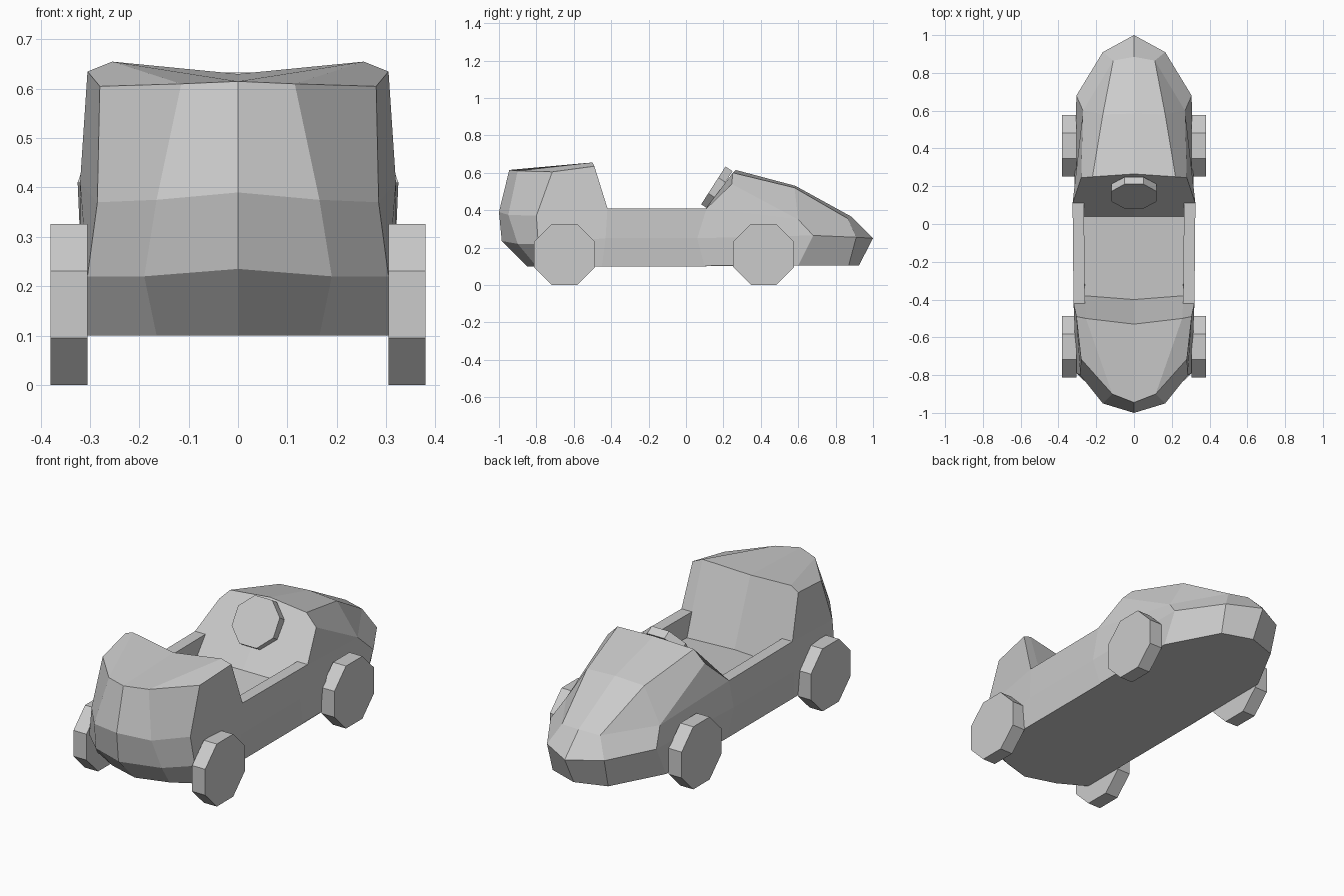
import bpy, bmesh, math
from mathutils import Vector

if "Cube" in bpy.data.objects:
    bpy.data.objects.remove(bpy.data.objects["Cube"])

# Half outlines of the shell, running from front centre to rear centre
sill = [(0, -.85, .10), (.165, -.80, .10), (.305, -.72, .10), (.305, -.45, .10),
        (.305, .10, .10), (.305, .60, .105), (.16, .87, .105), (0, .925, .105)]
belt = [(0, -.985, .235), (.19, -.90, .22), (.305, -.79, .22), (.318, -.43, .25),
        (.318, .06, .25), (.305, .68, .265), (.165, .91, .255), (0, 1, .25)]
rim = [(0, -1, .39), (.165, -.95, .375), (.285, -.80, .37), (.32, -.42, .41),
       (.325, .11, .41), (.27, .60, .35), (.11, .865, .355), (0, .885, .365)]

# Tall front block: outer top edge and the crest over the seat back
block_top = [(0, -.945, .615), (.115, -.90, .61), (.28, -.715, .605), (.305, -.49, .635)]
crest = [(0, -.53, .63), (.255, -.50, .655), block_top[3]]

# Rear cowl: edge over the dashboard and middle crease
cowl_edge = [(0, .265, .615), (.22, .25, .60), (.28, .245, .54)]
crease = [(0, .585, .53), (.165, .58, .52)]

# Cockpit corners
seat_lip, dash_lip = (.26, -.42, .41), (.265, .11, .41)
floor_front = [(0, -.40, .29), (.26, -.38, .29)]
floor_rear = [(0, .04, .32), (.265, .04, .32)]


def face(bm, *points):
    bm.faces.new([bm.verts.new(p) for p in points])


def strip(bm, a, b):
    for i in range(len(a) - 1):
        face(bm, a[i], a[i + 1], b[i + 1], b[i])


def build_body():
    bm = bmesh.new()
    # underside and sides
    face(bm, *sill)
    strip(bm, sill, belt)
    strip(bm, belt, rim)
    # front block
    strip(bm, rim[:4], block_top)
    strip(bm, block_top[:3], crest)
    # seat back and its side edge
    face(bm, crest[0], crest[1], seat_lip, floor_front[1], floor_front[0])
    face(bm, crest[1], crest[2], rim[3], seat_lip)
    # cockpit floor, wall and rim
    strip(bm, floor_front, floor_rear)
    face(bm, seat_lip, floor_front[1], floor_rear[1], dash_lip)
    face(bm, rim[3], rim[4], dash_lip, seat_lip)
    # dashboard
    face(bm, *cowl_edge, rim[4], dash_lip, floor_rear[1], floor_rear[0])
    # rear cowl
    strip(bm, cowl_edge[:2], crease)
    strip(bm, crease, [rim[7], rim[6]])
    face(bm, cowl_edge[1], cowl_edge[2], rim[5], crease[1])
    face(bm, crease[1], rim[5], rim[6])
    face(bm, cowl_edge[2], rim[4], rim[5])
    # weld, mirror and orient
    bmesh.ops.remove_doubles(bm, verts=bm.verts[:], dist=1e-4)
    bmesh.ops.mirror(bm, geom=bm.verts[:] + bm.edges[:] + bm.faces[:],
                     axis='X', merge_dist=1e-4)
    bmesh.ops.remove_doubles(bm, verts=bm.verts[:], dist=1e-4)
    bmesh.ops.recalc_face_normals(bm, faces=bm.faces[:])
    mesh = bpy.data.meshes.new("body")
    bm.to_mesh(mesh)
    bm.free()
    bpy.context.collection.objects.link(bpy.data.objects.new("body", mesh))


def octagon(name, apothem, depth, location, axis):
    bpy.ops.mesh.primitive_cylinder_add(
        vertices=8, radius=apothem / math.cos(math.pi / 8), depth=depth)
    ob = bpy.context.object
    ob.name = name
    # turn so that a flat side faces down, then aim the axis
    spin = Vector((0, 0, 1)).rotation_difference(Vector(axis)).to_matrix().to_4x4()
    for v in ob.data.vertices:
        c, s = math.cos(math.pi / 8), math.sin(math.pi / 8)
        x, y, z = v.co
        v.co = spin @ Vector((c * x - s * y, s * x + c * y, z))
    ob.location = location


build_body()

# Road wheels
for side, label in ((-1, "left"), (1, "right")):
    for y, end in ((-.65, "front"), (.415, "rear")):
        octagon(f"{end}_{label}_wheel", .163, .075, (side * .3425, y, .163), (1, 0, 0))

# Steering wheel, parallel to the dashboard
octagon("steering_wheel", .12, .045, (0, .165, .52), (0, -.84, .54))
